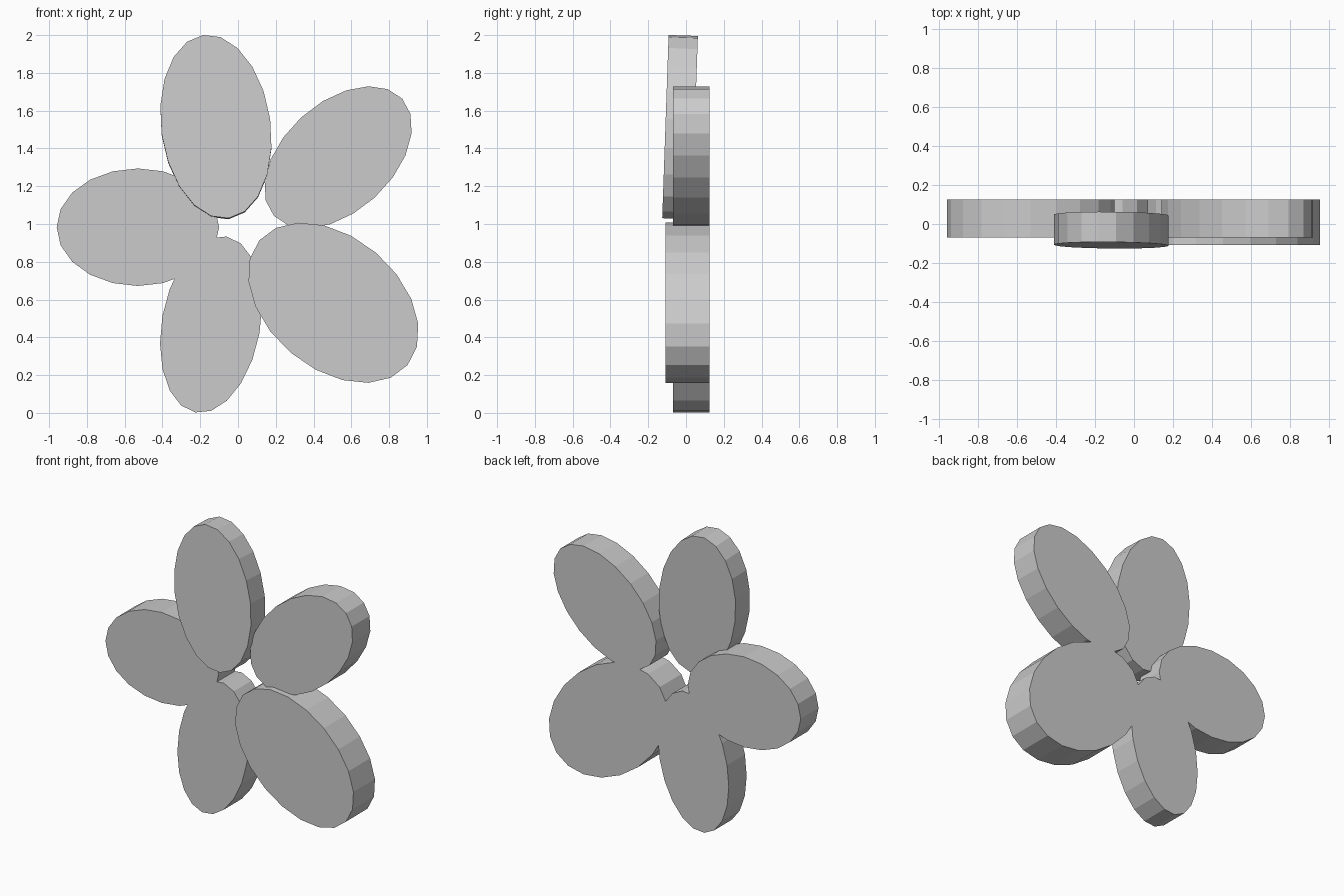
import bpy, bmesh
from math import sin, cos, pi, radians
from mathutils import Matrix

if "Cube" in bpy.data.objects:
    bpy.data.objects.remove(bpy.data.objects["Cube"])

SIDES = 20


def petal(name, x, z, a, b, angle, front, back, lean=0.0):
    """Elliptical slab: a/b are semi-axes, angle turns the long axis up from +x."""
    bm = bmesh.new()
    half = (back - front) / 2
    ring = []
    for i in range(SIDES):
        t = 2 * pi * i / SIDES
        ring.append(bm.verts.new((a * cos(t), -half, b * sin(t))))
    face = bm.faces.new(ring)
    ext = bmesh.ops.extrude_face_region(bm, geom=[face])
    moved = [v for v in ext["geom"] if isinstance(v, bmesh.types.BMVert)]
    bmesh.ops.translate(bm, verts=moved, vec=(0, 2 * half, 0))
    # turn in the front plane, then lean backwards
    turn = Matrix.Rotation(radians(-lean), 4, 'X') @ Matrix.Rotation(radians(-angle), 4, 'Y')
    bmesh.ops.transform(bm, matrix=turn, verts=bm.verts)
    # keep a closed slab with outward normals
    bmesh.ops.recalc_face_normals(bm, faces=bm.faces)
    mesh = bpy.data.meshes.new(name)
    bm.to_mesh(mesh)
    bm.free()
    ob = bpy.data.objects.new(name, mesh)
    ob.location = (x, (front + back) / 2, z)
    bpy.context.collection.objects.link(ob)
    return ob


# five petals around the centre; the top one leans back slightly
petal("top_petal", -0.117, 1.513, 0.490, 0.290, 97.9, -0.109, 0.046, lean=2.0)
petal("left_petal", -0.53, 0.983, 0.430, 0.311, 0, -0.069, 0.125)
petal("bottom_petal", -0.143, 0.468, 0.473, 0.261, 79.9, -0.069, 0.125)
petal("lower_right_petal", 0.505, 0.583, 0.513, 0.348, -40.1, -0.109, 0.125)
petal("upper_right_petal", 0.53, 1.353, 0.460, 0.288, 42.4, -0.069, 0.125)
